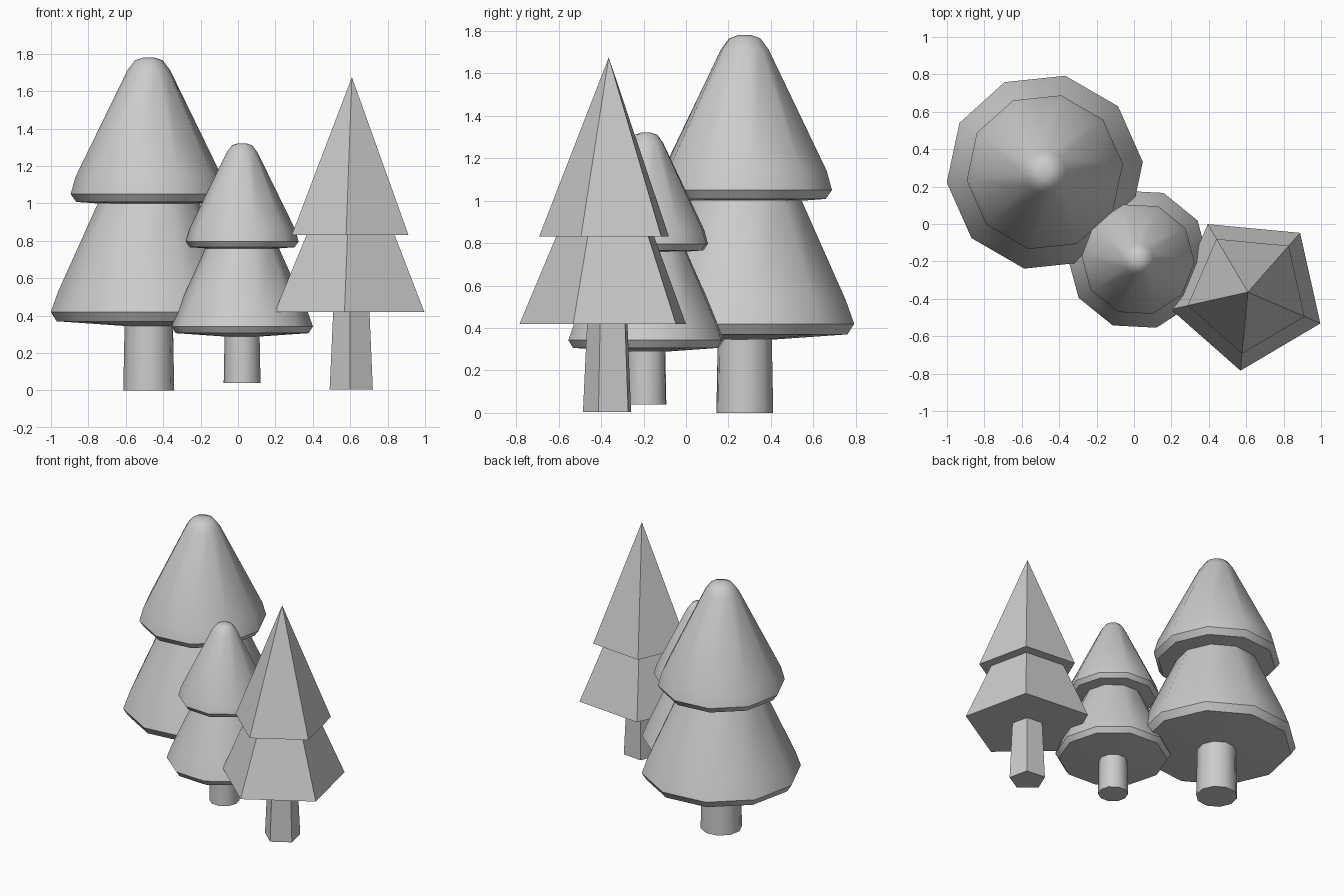
import bpy, bmesh, math

cube = bpy.data.objects.get("Cube")
if cube:
    bpy.data.objects.remove(cube, do_unlink=True)

grey = bpy.data.materials.new("plain grey")
grey.use_nodes = True
colour = (0.6, 0.6, 0.6, 1)
grey.diffuse_color = colour
grey.node_tree.nodes["Principled BSDF"].inputs["Base Color"].default_value = colour


def lathe(name, profile, sides, place, turn, scale=1.0, smooth=False):
    """Spin a bottom-to-top (radius, height) profile; radius 0 closes to a point."""
    bm = bmesh.new()
    rings = []
    for r, z in profile:
        if r == 0:
            rings.append([bm.verts.new((0, 0, z))] * sides)
        else:
            angles = [math.radians(turn) + math.tau * i / sides for i in range(sides)]
            rings.append([bm.verts.new((r * math.cos(a), r * math.sin(a), z)) for a in angles])
    for low, high in zip(rings, rings[1:]):
        for i in range(sides):
            j = (i + 1) % sides
            corners = dict.fromkeys((low[i], low[j], high[j], high[i]))
            bm.faces.new(list(corners))
    for ring, flip in ((rings[0], True), (rings[-1], False)):
        if ring[0] is not ring[1]:
            bm.faces.new(ring[::-1] if flip else ring)
    mesh = bpy.data.meshes.new(name)
    bm.to_mesh(mesh)
    bm.free()
    mesh.materials.append(grey)
    obj = bpy.data.objects.new(name, mesh)
    bpy.context.collection.objects.link(obj)
    obj.location = place
    obj.scale = (scale,) * 3
    if smooth:
        bpy.ops.object.select_all(action='DESELECT')
        obj.select_set(True)
        bpy.context.view_layer.objects.active = obj
        bpy.ops.object.shade_smooth_by_angle(angle=math.radians(45))
    return obj


# Rounded trees: trunk, lower skirt, upper skirt with a domed tip
TRUNK = [(0.137, 0), (0.13, 0.36)]
LOWER = [(0.13, 0.345), (0.495, 0.37), (0.527, 0.42), (0.487, 0.53), (0.265, 1.02)]
UPPER = [(0.25, 0.998), (0.39, 1.008), (0.42, 1.05), (0.395, 1.14),
         (0.115, 1.712), (0.075, 1.765), (0.03, 1.78)]


def round_tree(label, place, turn, scale):
    for part, profile in (("trunk", TRUNK), ("lower_foliage", LOWER), ("upper_foliage", UPPER)):
        lathe(f"{label}_{part}", profile, 10, place, turn, scale, True)


round_tree("tall_tree", (-0.477, 0.277, 0), 6, 1.0)
round_tree("small_tree", (0.022, -0.188, 0.04), 33, 0.72)

# Faceted five-sided tree
for part, profile in (("trunk", [(0.122, 0.005), (0.102, 0.43)]),
                      ("lower_foliage", [(0.422, 0.42), (0.245, 0.84)]),
                      ("upper_foliage", [(0.33, 0.83), (0, 1.675)])):
    lathe(f"faceted_tree_{part}", profile, 5, (0.609, -0.364, 0), 48.6)
